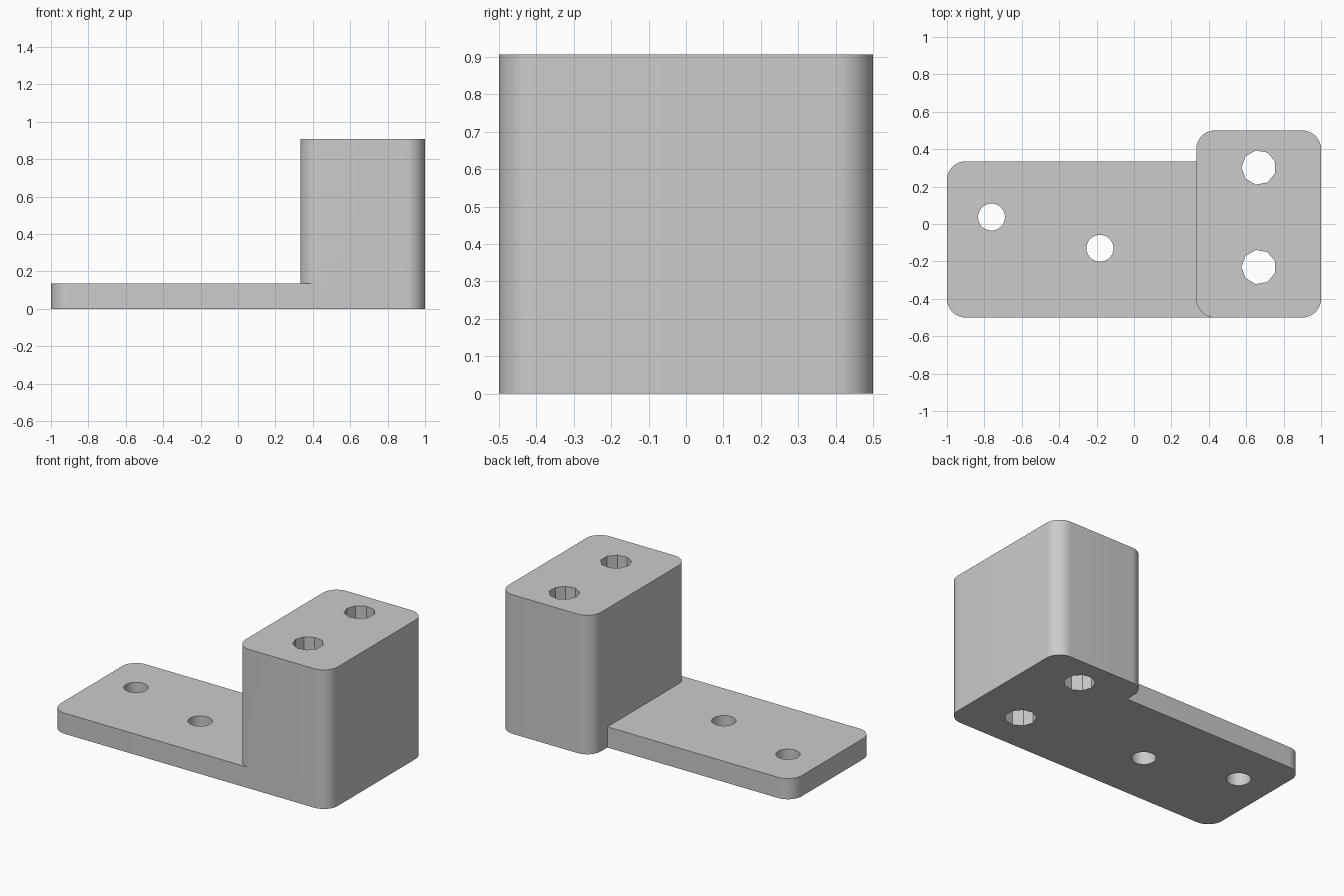
import bpy
import bmesh
from math import cos, sin, pi, radians

default = bpy.data.objects.get("Cube")
if default:
    bpy.data.objects.remove(default, do_unlink=True)

grey = bpy.data.materials.new("light grey")
grey.use_nodes = True
colour = (0.6, 0.6, 0.6, 1)
grey.diffuse_color = colour
grey.node_tree.nodes["Principled BSDF"].inputs["Base Color"].default_value = colour


def prism(name, outline, z0, z1):
    """Upright solid with the given outline."""
    bm = bmesh.new()
    base = bm.faces.new([bm.verts.new((x, y, z0)) for x, y in outline])
    top = bmesh.ops.extrude_face_region(bm, geom=[base])["geom"]
    for v in top:
        if isinstance(v, bmesh.types.BMVert):
            v.co.z = z1
    bmesh.ops.recalc_face_normals(bm, faces=bm.faces)
    mesh = bpy.data.meshes.new(name)
    bm.to_mesh(mesh)
    bm.free()
    mesh.materials.append(grey)
    obj = bpy.data.objects.new(name, mesh)
    bpy.context.collection.objects.link(obj)
    return obj


def rounded(x0, x1, y0, y1, r=0.1, steps=12):
    """Rectangle with rounded corners."""
    centres = [(x1 - r, y1 - r), (x0 + r, y1 - r), (x0 + r, y0 + r), (x1 - r, y0 + r)]
    return [(cx + r * cos(pi / 2 * (q + i / steps)), cy + r * sin(pi / 2 * (q + i / steps)))
            for q, (cx, cy) in enumerate(centres) for i in range(steps + 1)]


def ring(cx, cy, r, sides, turn=0):
    return [(cx + r * cos(turn + 2 * pi * i / sides), cy + r * sin(turn + 2 * pi * i / sides))
            for i in range(sides)]


def combine(target, other, operation):
    mod = target.modifiers.new(operation.title(), "BOOLEAN")
    mod.operation = operation
    mod.solver = "EXACT"
    mod.object = other
    bpy.context.view_layer.objects.active = target
    bpy.ops.object.modifier_apply(modifier=mod.name)
    bpy.data.objects.remove(other, do_unlink=True)


# Tall block joined to the flat mounting plate
bracket = prism("bracket", rounded(0.333, 1, -0.5, 0.5), 0, 0.907)
plate_outline = [(min(x, 0.6), y) for x, y in rounded(-1, 0.8, -0.5, 0.335)
                 if x < 0.5] + [(0.6, -0.5), (0.6, 0.335)]
combine(bracket, prism("plate", plate_outline, 0, 0.135), "UNION")

# Nine-sided bolt holes through the block
for y in (0.302, -0.23):
    combine(bracket, prism("bolt_hole", ring(0.667, y, 0.0925, 9, pi), -0.1, 1), "DIFFERENCE")

# Round screw holes through the plate
for x, y in ((-0.762, 0.037), (-0.182, -0.13)):
    combine(bracket, prism("screw_hole", ring(x, y, 0.072, 48), -0.1, 0.3), "DIFFERENCE")

# Smooth rounded corners, keep hard edges
bpy.ops.object.select_all(action="DESELECT")
bracket.select_set(True)
bpy.context.view_layer.objects.active = bracket
bpy.ops.object.shade_smooth_by_angle(angle=radians(30))
